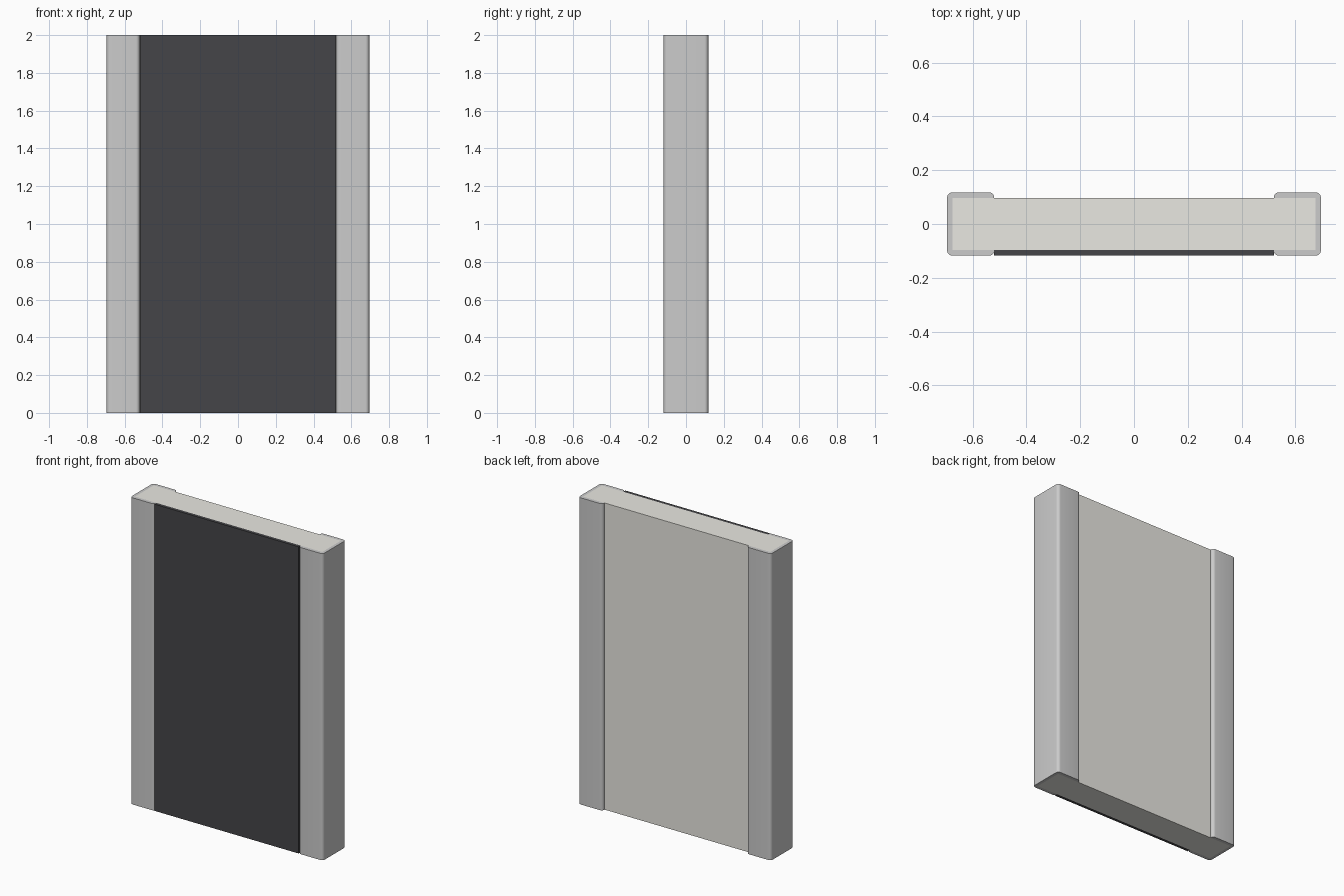
import bpy, bmesh, math

if "Cube" in bpy.data.objects:
    bpy.data.objects.remove(bpy.data.objects["Cube"])

HEIGHT = 2.0
BODY_X, BODY_Y = 0.675, 0.096
CAP_IN, CAP_OUT, CAP_Y = 0.52, 0.695, 0.118
RADIUS = 0.02


def material(name, color):
    m = bpy.data.materials.new(name)
    m.diffuse_color = (*color, 1)
    m.use_nodes = True
    m.node_tree.nodes["Principled BSDF"].inputs["Base Color"].default_value = m.diffuse_color
    return m


def prism(name, outline, mat=None):
    """Extrude a counter-clockwise xy outline from the ground to full height."""
    bm = bmesh.new()
    base = bm.faces.new([bm.verts.new((x, y, 0)) for x, y in outline])
    res = bmesh.ops.extrude_face_region(bm, geom=[base], use_keep_orig=True)
    top = [v for v in res["geom"] if isinstance(v, bmesh.types.BMVert)]
    bmesh.ops.translate(bm, verts=top, vec=(0, 0, HEIGHT))
    bmesh.ops.recalc_face_normals(bm, faces=bm.faces)
    mesh = bpy.data.meshes.new(name)
    bm.to_mesh(mesh)
    bm.free()
    obj = bpy.data.objects.new(name, mesh)
    bpy.context.collection.objects.link(obj)
    if mat:
        mesh.materials.append(mat)
    return obj


def rect(x0, x1, y0, y1):
    return [(x0, y0), (x1, y0), (x1, y1), (x0, y1)]


def arc(cx, cy, start, steps=6):
    """Quarter-circle corner starting at the given angle in degrees."""
    angles = [math.radians(start + 90 * i / steps) for i in range(steps + 1)]
    return [(cx + RADIUS * math.cos(a), cy + RADIUS * math.sin(a)) for a in angles]


# Ceramic slab
prism("ceramic_body", rect(-BODY_X, BODY_X, -BODY_Y, BODY_Y),
      material("ceramic", (0.82, 0.81, 0.76)))

# Dark coating on the front face
prism("front_coating", rect(-CAP_IN, CAP_IN, -CAP_Y + 0.001, -BODY_Y),
      material("dark_coating", (0.06, 0.06, 0.065)))

# C-shaped end caps wrapping both long edges, with rounded outer corners
left, right, far = CAP_IN + RADIUS, CAP_OUT - RADIUS, CAP_Y - RADIUS
c_profile = (arc(left, -far, 180) + arc(right, -far, 270)
             + arc(right, far, 0) + arc(left, far, 90)
             + [(CAP_IN, BODY_Y), (BODY_X, BODY_Y),
                (BODY_X, -BODY_Y), (CAP_IN, -BODY_Y)])
for name, side in (("right_end_cap", 1), ("left_end_cap", -1)):
    cap = prism(name, [(side * x, y) for x, y in c_profile])
    bpy.ops.object.select_all(action="DESELECT")
    cap.select_set(True)
    bpy.context.view_layer.objects.active = cap
    bpy.ops.object.shade_smooth_by_angle(angle=math.radians(35))
